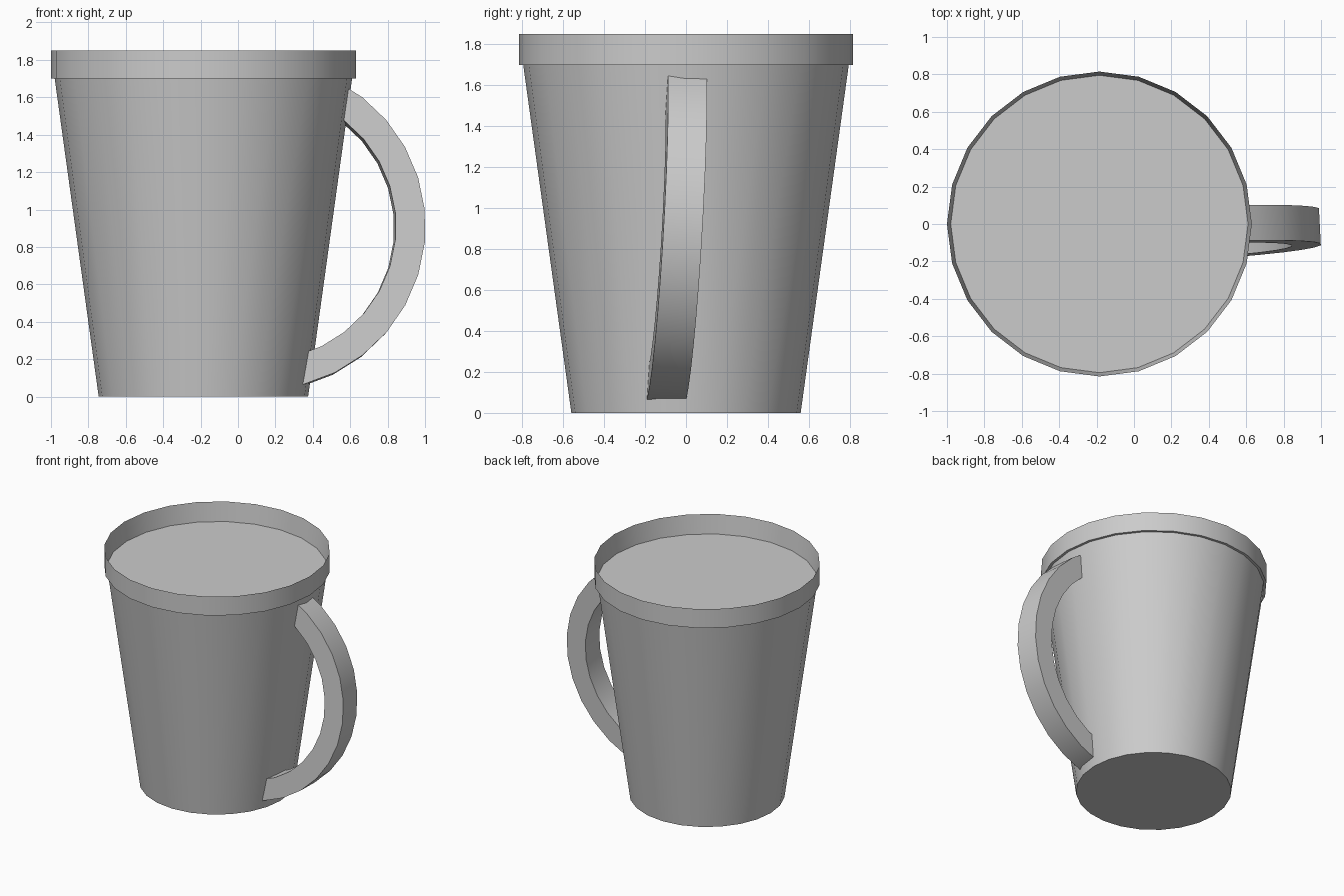
import bpy, bmesh, math
from mathutils import Vector

cube = bpy.data.objects.get("Cube")
if cube:
    bpy.data.objects.remove(cube, do_unlink=True)

SIDES = 24
CUP_X = -0.185

grey = bpy.data.materials.new("plain grey")
grey.use_nodes = True
colour = (0.6, 0.6, 0.6, 1)
grey.diffuse_color = colour
grey.node_tree.nodes["Principled BSDF"].inputs["Base Color"].default_value = colour


def finish(name, bm):
    """Turn a bmesh into a smooth object with sharp corners."""
    bmesh.ops.recalc_face_normals(bm, faces=bm.faces[:])
    mesh = bpy.data.meshes.new(name)
    bm.to_mesh(mesh)
    bm.free()
    mesh.materials.append(grey)
    obj = bpy.data.objects.new(name, mesh)
    bpy.context.collection.objects.link(obj)
    bpy.ops.object.select_all(action='DESELECT')
    obj.select_set(True)
    bpy.context.view_layer.objects.active = obj
    bpy.ops.object.shade_smooth_by_angle(angle=math.radians(30))
    return obj


def bridge(bm, a, b):
    """Join two closed rings of vertices with quads."""
    for i in range(len(a)):
        j = (i + 1) % len(a)
        bm.faces.new((a[i], a[j], b[j], b[i]))


def lathe(name, profile, closed):
    """Turn a profile of (radius, height) about the cup's axis."""
    bm = bmesh.new()
    rings = []
    for r, z in profile:
        angles = [math.tau * i / SIDES for i in range(SIDES)]
        rings.append([bm.verts.new((CUP_X + r * math.cos(a), r * math.sin(a), z))
                      for a in angles])
    for a, b in zip(rings, rings[1:]):
        bridge(bm, a, b)
    if closed:
        bridge(bm, rings[-1], rings[0])
    else:
        bm.faces.new(rings[0])
        bm.faces.new(rings[-1])
    return finish(name, bm)


# Tapered body with a flat top, and the thin raised rim around it
lathe("cup_body", [(0.56, 0), (0.795, 1.70)], False)
lathe("cup_rim", [(0.795, 1.70), (0.815, 1.70), (0.815, 1.85)], True)

# Slightly tilted handle: a rectangular section swept along an arc
bm = bmesh.new()
slope_x, slope_z = 0.051, 0.057
across = Vector((-slope_x, 1, -slope_z)).normalized() * 0.19
sections = []
for k in range(-8, 6):
    a = math.radians(5.9 + 11.6 * k)
    section = []
    for r in (0.715, 0.873):
        x, z = 0.13 + r * math.cos(a), 0.91 + r * math.sin(a)
        section.append(Vector((x, -0.212 + slope_x * x + slope_z * z, z)))
    inner, outer = section
    sections.append([bm.verts.new(p) for p in
                     (inner, outer, outer + across, inner + across)])
for a, b in zip(sections, sections[1:]):
    bridge(bm, a, b)
bm.faces.new(sections[0])
bm.faces.new(sections[-1])
finish("handle", bm)
